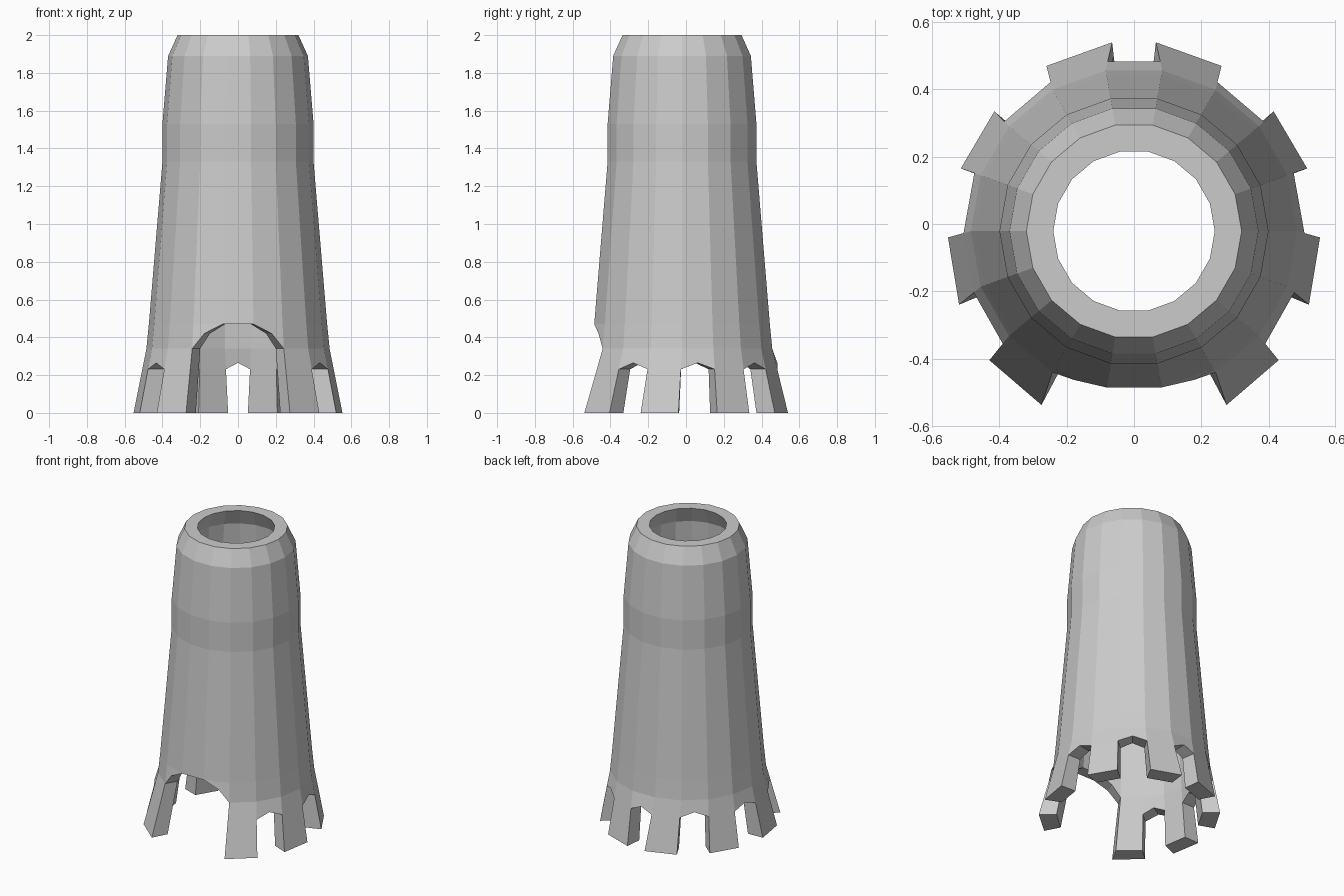
import bpy, bmesh
from math import sin, cos, radians
from mathutils import Vector

if "Cube" in bpy.data.objects:
    bpy.data.objects.remove(bpy.data.objects["Cube"])

N = 18
AXIS_Y = -0.021
# outer profile (z, radius), top to skirt
PROFILE = [(2.0, 0.32), (1.89, 0.37), (1.53, 0.40), (1.33, 0.40), (0.47, 0.472), (0.34, 0.485)]
# outer foot corners, right half, back to front
FEET = [(0.065, 0.54), (0.26, 0.47), (0.415, 0.335), (0.515, 0.165), (0.553, -0.04),
        (0.52, -0.24), (0.43, -0.405), (0.275, -0.538), (0.09, -0.56)]
FEET += [(-x, y) for x, y in reversed(FEET)]

bm = bmesh.new()
pairs = {}


def point(co):
    """Outer vertex with a matching inner-wall vertex."""
    co = Vector(co)
    v = bm.verts.new(co)
    radial = Vector((co.x, co.y - AXIS_Y, 0)).normalized()
    thick = 0.08 if co.z > 0.4 else 0.08 + 0.03 * (0.4 - co.z) / 0.4
    pairs[v] = bm.verts.new(co - radial * thick)
    return v


def ring(z, r):
    return [point((r * sin(radians(10 + 20 * i)), AXIS_Y + r * cos(radians(10 + 20 * i)), z))
            for i in range(N)]


rings = [ring(z, r) for z, r in PROFILE]
skirt_top, skirt = rings[4], rings[5]
feet = [point((x, y, 0)) for x, y in FEET]
ankle = [point(s.co.lerp(f.co, 0.32)) for s, f in zip(skirt, feet)]

loops = []
# tapered wall
for a, b in zip(rings[:4], rings[1:5]):
    for i in range(N):
        loops.append((a[i - 1], b[i - 1], b[i], a[i]))

# skirt with legs, small arches and the large front arch
for i in range(N):
    j = i - 1
    if i == 9:
        continue
    if i in (8, 10):
        mid = (skirt_top[j].co + skirt[i].co) / 2 if i == 10 else (skirt[j].co + skirt_top[i].co) / 2
        mid = point((mid.x * 1.1, mid.y, 0.42))
        if i == 8:
            loops.append((skirt_top[j], skirt[j], mid, skirt_top[i]))
        else:
            loops.append((skirt_top[j], mid, skirt[i], skirt_top[i]))
        continue
    loops.append((skirt_top[j], skirt[j], skirt[i], skirt_top[i]))
    if i % 2:
        loops.append((skirt[j], ankle[j], ankle[i], skirt[i]))
        loops.append((ankle[j], feet[j], feet[i], ankle[i]))
    else:
        mid = (ankle[j].co + ankle[i].co) / 2
        peak = point((mid.x, mid.y, 0.265))
        loops.append((skirt[j], ankle[j], peak, ankle[i], skirt[i]))

# outer faces, inner faces and the rims joining them
outer = [bm.faces.new(l) for l in loops]
rim = [e for e in bm.edges if len(e.link_faces) == 1]
for l in loops:
    bm.faces.new([pairs[v] for v in reversed(l)])
for e in rim:
    a, b = e.verts
    bm.faces.new((a, b, pairs[b], pairs[a]))

bmesh.ops.delete(bm, geom=[v for v in bm.verts if not v.link_faces], context='VERTS')
bmesh.ops.recalc_face_normals(bm, faces=bm.faces[:])

mesh = bpy.data.meshes.new("hollow_tower")
bm.to_mesh(mesh)
bm.free()
bpy.context.collection.objects.link(bpy.data.objects.new("hollow_tower", mesh))
